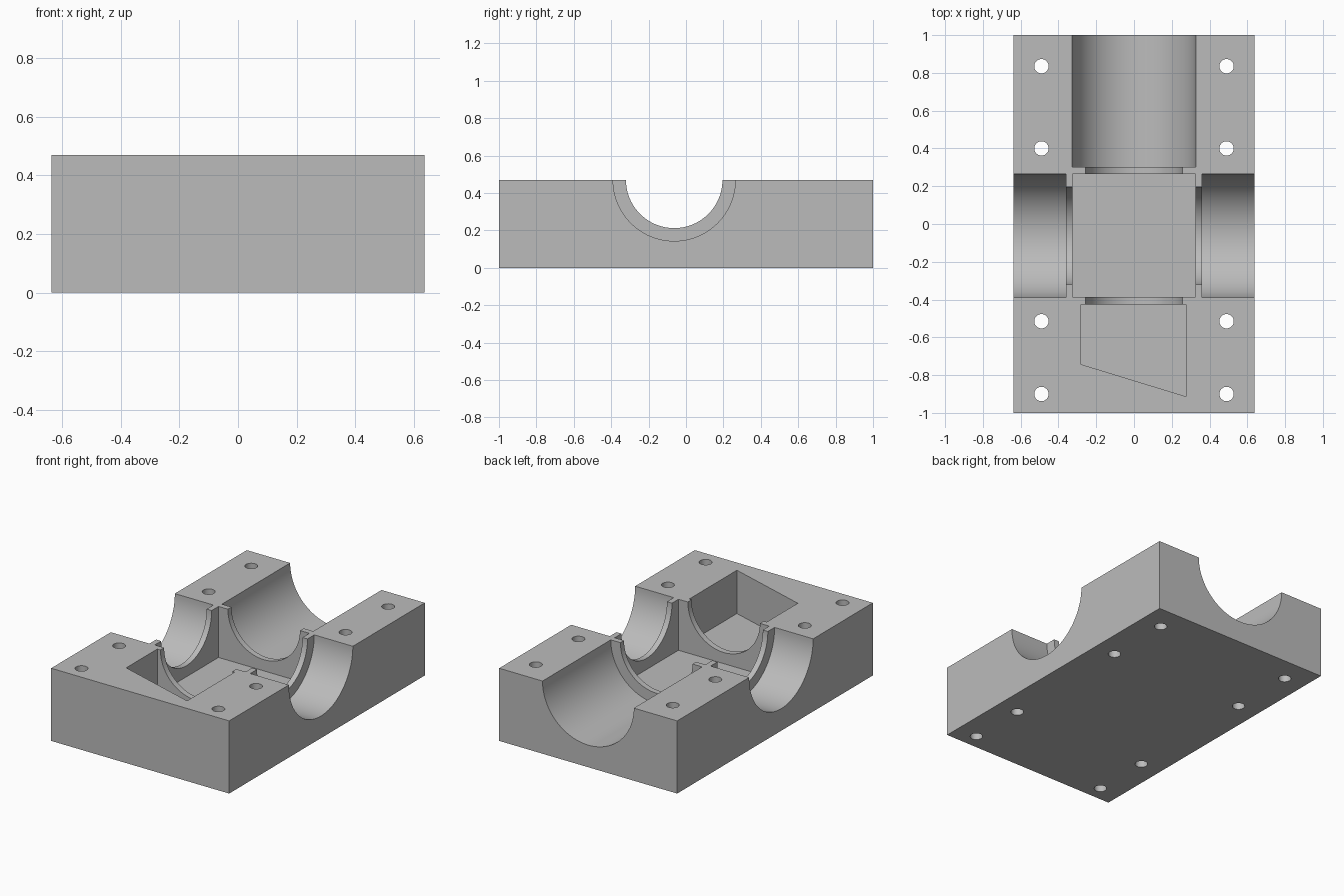
import bpy, bmesh, math
from mathutils import Matrix

cube = bpy.data.objects.get("Cube")
if cube:
    bpy.data.objects.remove(cube, do_unlink=True)

grey = bpy.data.materials.new("plain grey")
grey.use_nodes = True
COLOUR = (0.5, 0.5, 0.5, 1)
grey.diffuse_color = COLOUR
grey.node_tree.nodes["Principled BSDF"].inputs["Base Color"].default_value = COLOUR

TOP = 0.47      # parting plane
MID = -0.063    # y of the crossing bores
BORE, NECK = 0.327, 0.258


def finish(name, bm):
    bmesh.ops.recalc_face_normals(bm, faces=bm.faces)
    mesh = bpy.data.meshes.new(name)
    bm.to_mesh(mesh)
    bm.free()
    mesh.materials.append(grey)
    obj = bpy.data.objects.new(name, mesh)
    bpy.context.collection.objects.link(obj)
    return obj


def prism(name, outline, z0, z1):
    """Extrude a flat outline from z0 up to z1."""
    bm = bmesh.new()
    face = bm.faces.new([bm.verts.new((x, y, z0)) for x, y in outline])
    geom = bmesh.ops.extrude_face_region(bm, geom=[face])["geom"]
    verts = [v for v in geom if isinstance(v, bmesh.types.BMVert)]
    bmesh.ops.translate(bm, verts=verts, vec=(0, 0, z1 - z0))
    return finish(name, bm)


def rect(x0, x1, y0, y1):
    return [(x0, y0), (x1, y0), (x1, y1), (x0, y1)]


def cylinder(name, radius, start, end, axis, centre, segments=96):
    """Cylinder along an axis, running from start to end."""
    turn = {"X": Matrix.Rotation(math.pi / 2, 4, "Y"),
            "Y": Matrix.Rotation(math.pi / 2, 4, "X"),
            "Z": Matrix.Identity(4)}[axis]
    place = list(centre)
    place["XYZ".index(axis)] = (start + end) / 2
    bm = bmesh.new()
    bmesh.ops.create_cone(bm, cap_ends=True, segments=segments, radius1=radius,
                          radius2=radius, depth=end - start,
                          matrix=Matrix.Translation(place) @ turn)
    return finish(name, bm)


block = prism("mould_block", rect(-0.637, 0.637, -1, 1), 0, TOP)
cutters = []

# Central square chamber and the slanted front pocket
cutters.append(prism("chamber_cutter", rect(-0.325, 0.325, -0.387, 0.265), 0.14, 0.6))
slanted = [(-0.28, -0.425), (-0.28, -0.743), (0.275, -0.913), (0.275, -0.425)]
cutters.append(prism("pocket_cutter", slanted, 0.19, 0.6))

# Half-round bores, with narrower necks through the thin chamber walls
axis_point = (0, MID, TOP)
cutters += [
    cylinder("left_bore_cutter", BORE, 0.361, 0.8, "X", axis_point),
    cylinder("right_bore_cutter", BORE, -0.8, -0.361, "X", axis_point),
    cylinder("back_bore_cutter", BORE, 0.302, 1.2, "Y", axis_point),
    cylinder("side_neck_cutter", NECK, -0.4, 0.4, "X", axis_point),
    cylinder("front_back_neck_cutter", NECK, -0.45, 0.35, "Y", axis_point),
]

# Bolt holes right through the block
for x in (-0.49, 0.49):
    for y in (0.835, 0.4, -0.515, -0.9):
        cutters.append(cylinder("bolt_hole_cutter", 0.038, -0.1, 0.6, "Z", (x, y, 0), 32))

bpy.context.view_layer.objects.active = block
for cutter in cutters:
    mod = block.modifiers.new("cut", "BOOLEAN")
    mod.operation = "DIFFERENCE"
    mod.solver = "EXACT"
    mod.object = cutter
    bpy.ops.object.modifier_apply(modifier=mod.name)
    bpy.data.objects.remove(cutter, do_unlink=True)

bpy.ops.object.select_all(action="DESELECT")
block.select_set(True)
bpy.ops.object.shade_smooth_by_angle(angle=math.radians(25))
